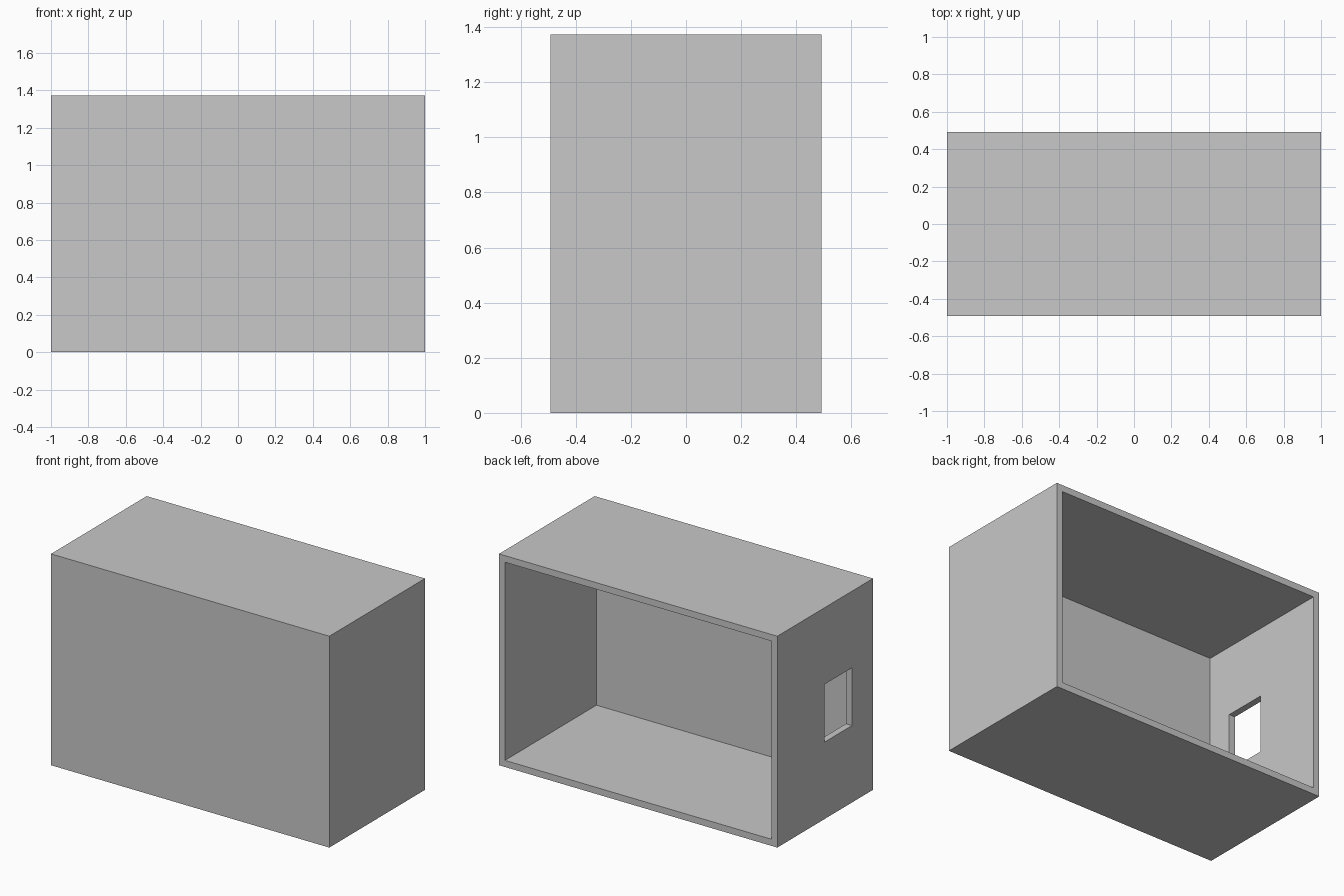
import bpy
import bmesh
from mathutils import Vector

cube = bpy.data.objects.get("Cube")
if cube:
    bpy.data.objects.remove(cube, do_unlink=True)

HALF_X, HALF_Y, HEIGHT, WALL = 1.0, 0.491, 1.373, 0.043

grey = bpy.data.materials.new("light grey")
grey.use_nodes = True
colour = (0.58, 0.58, 0.58, 1)
grey.diffuse_color = colour
grey.node_tree.nodes["Principled BSDF"].inputs["Base Color"].default_value = colour


def box(name, low, high):
    """Box spanning two opposite corners."""
    low, high = Vector(low), Vector(high)
    bm = bmesh.new()
    bmesh.ops.create_cube(bm, size=1)
    for v in bm.verts:
        v.co = (low + high) / 2 + v.co * (high - low)
    mesh = bpy.data.meshes.new(name)
    bm.to_mesh(mesh)
    bm.free()
    mesh.materials.append(grey)
    obj = bpy.data.objects.new(name, mesh)
    bpy.context.collection.objects.link(obj)
    return obj


def cut(target, cutter):
    """Subtract a hidden cutter from the target."""
    mod = target.modifiers.new(cutter.name, 'BOOLEAN')
    mod.operation = 'DIFFERENCE'
    mod.solver = 'EXACT'
    mod.object = cutter
    cutter.hide_render = True
    cutter.hide_set(True)
    cutter.display_type = 'WIRE'


# Outer shell
shell = box("box_shell", (-HALF_X, -HALF_Y, 0), (HALF_X, HALF_Y, HEIGHT))

# Inner room, open at the back
cut(shell, box("interior_cutter",
               (-HALF_X + WALL, -HALF_Y + WALL, WALL),
               (HALF_X - WALL, HALF_Y + 0.1, HEIGHT - WALL)))

# Window through the right-hand wall
cut(shell, box("window_cutter",
               (-HALF_X - 0.1, -0.275, 0.5),
               (-HALF_X + 2 * WALL, 0.007, 0.875)))

# Apply the cuts and remove the helpers
bpy.context.view_layer.update()
graph = bpy.context.evaluated_depsgraph_get()
result = bpy.data.meshes.new_from_object(shell.evaluated_get(graph))
cutters = [m.object for m in shell.modifiers]
shell.modifiers.clear()
shell.data = result
for c in cutters:
    bpy.data.objects.remove(c, do_unlink=True)
